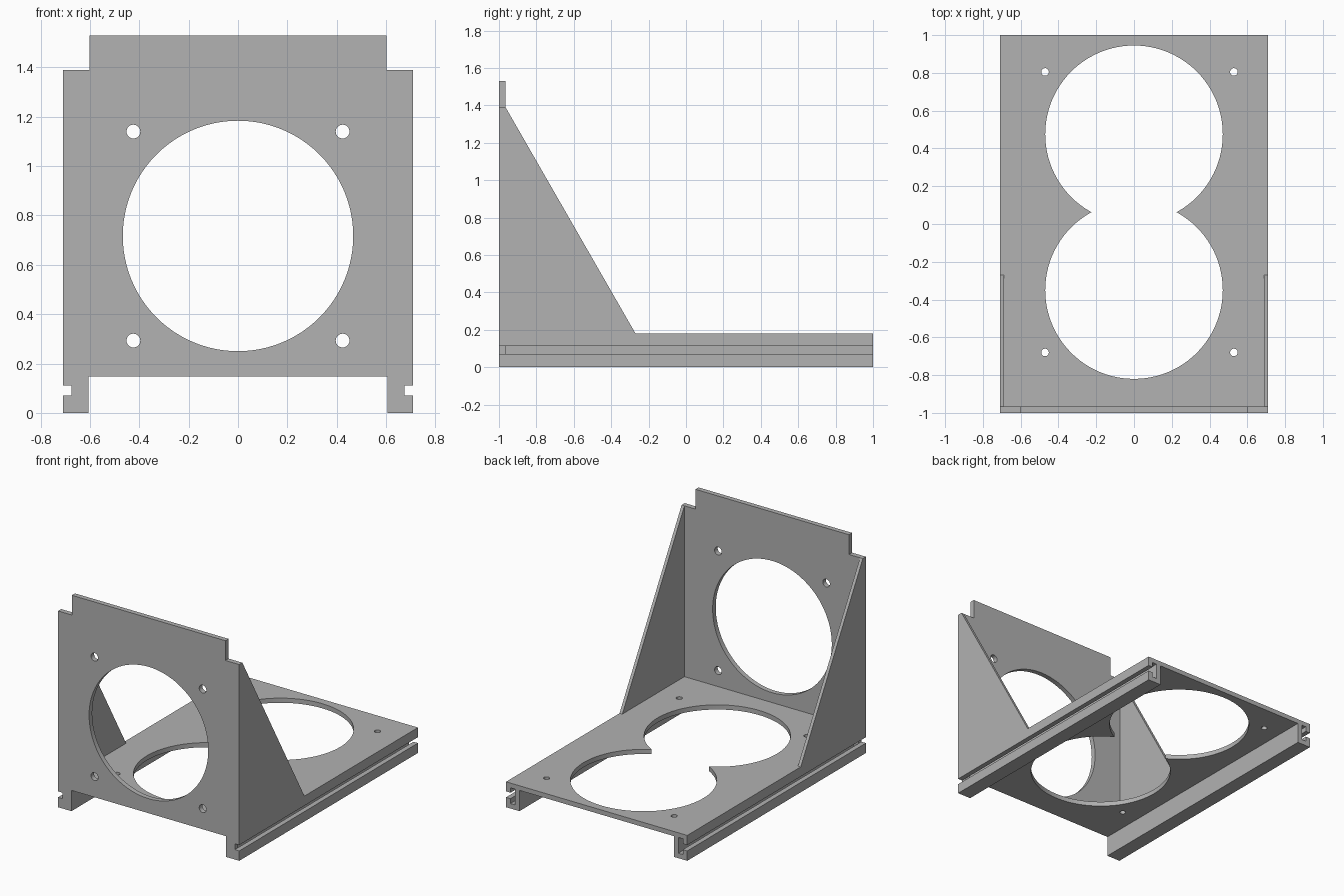
import bpy, bmesh
from mathutils import Vector, Matrix

if "Cube" in bpy.data.objects:
    bpy.data.objects.remove(bpy.data.objects["Cube"], do_unlink=True)

grey = bpy.data.materials.new("plain grey")
grey.use_nodes = True
colour = (0.445, 0.445, 0.445, 1)
grey.diffuse_color = colour
grey.node_tree.nodes["Principled BSDF"].inputs["Base Color"].default_value = colour

HALF_W = 0.71      # half overall width
INNER = 0.605      # inner side of the rails
WALL = 0.035       # sheet thickness
DECK_LOW, DECK_TOP = 0.147, 0.18
FRONT, PLATE_BACK, BACK = -1, -0.965, 1


def finish(name, bm):
    bmesh.ops.recalc_face_normals(bm, faces=bm.faces)
    mesh = bpy.data.meshes.new(name)
    bm.to_mesh(mesh)
    bm.free()
    mesh.materials.append(grey)
    obj = bpy.data.objects.new(name, mesh)
    bpy.context.collection.objects.link(obj)
    return obj


def prism(name, points, push):
    """Solid from a flat outline pushed along a vector."""
    bm = bmesh.new()
    face = bm.faces.new([bm.verts.new(p) for p in points])
    result = bmesh.ops.extrude_face_region(bm, geom=[face])
    moved = [v for v in result["geom"] if isinstance(v, bmesh.types.BMVert)]
    bmesh.ops.translate(bm, verts=moved, vec=Vector(push))
    return finish(name, bm)


def drill(target, centre, radius, axis, segments=96):
    """Cut a round hole through the target along y or z."""
    bm = bmesh.new()
    turn = Matrix.Rotation(1.5707963, 4, "X") if axis == "Y" else Matrix()
    bmesh.ops.create_cone(bm, cap_ends=True, segments=segments, radius1=radius,
                          radius2=radius, depth=0.3,
                          matrix=Matrix.Translation(centre) @ turn)
    cutter = finish("hole_cutter", bm)
    cutter.hide_render = True
    cut = target.modifiers.new("hole", "BOOLEAN")
    cut.operation, cut.solver, cut.object = "DIFFERENCE", "EXACT", cutter
    bpy.context.view_layer.objects.active = target
    bpy.ops.object.modifier_apply(modifier=cut.name)
    bpy.data.objects.remove(cutter, do_unlink=True)


def mirrored(half, y):
    """Close a right-hand outline with its mirror image, at depth y."""
    outline = half + [(-x, z) for x, z in reversed(half)]
    return [(x, y, z) for x, z in outline]


slot_x = HALF_W - WALL
cavity_x = INNER + WALL
slot_low, slot_top = 0.07, 0.112

# Deck with a T-slotted rail along each side
deck_half = [
    (INNER, DECK_LOW), (INNER, 0), (HALF_W, 0), (HALF_W, slot_low),
    (slot_x, slot_low), (slot_x, WALL), (cavity_x, WALL), (cavity_x, DECK_LOW),
    (slot_x, DECK_LOW), (slot_x, slot_top), (HALF_W, slot_top), (HALF_W, DECK_TOP),
]
deck = prism("deck_with_rails", mirrored(deck_half, PLATE_BACK), (0, BACK - PLATE_BACK, 0))
for y in (0.475, -0.35):
    drill(deck, (0, y, DECK_TOP), 0.47, "Z")
for x in (-0.471, 0.529):
    for y in (0.805, -0.68):
        drill(deck, (x, y, DECK_TOP), 0.02, "Z", 32)

# Upright front plate with feet, slots and stepped top
plate_half = [
    (INNER, DECK_LOW), (INNER, 0), (HALF_W, 0), (HALF_W, slot_low),
    (slot_x, slot_low), (slot_x, slot_top), (HALF_W, slot_top),
    (HALF_W, 1.39), (0.602, 1.39), (0.602, 1.53),
]
plate = prism("front_plate", mirrored(plate_half, FRONT), (0, WALL, 0))
drill(plate, (0, FRONT, 0.717), 0.467, "Y")
for x in (-0.424, 0.424):
    for z in (0.293, 1.14):
        drill(plate, (x, FRONT, z), 0.028, "Y", 32)

# Triangular side braces
for side, sign in (("left", 1), ("right", -1)):
    corners = [(PLATE_BACK, DECK_TOP), (-0.27, DECK_TOP), (PLATE_BACK, 1.39)]
    prism(side + "_brace", [(sign * HALF_W, y, z) for y, z in corners], (-sign * 0.022, 0, 0))

# Smooth hole walls, crisp edges
bpy.ops.object.select_all(action="DESELECT")
for obj in (deck, plate):
    obj.select_set(True)
bpy.context.view_layer.objects.active = deck
bpy.ops.object.shade_smooth_by_angle(angle=0.5)
